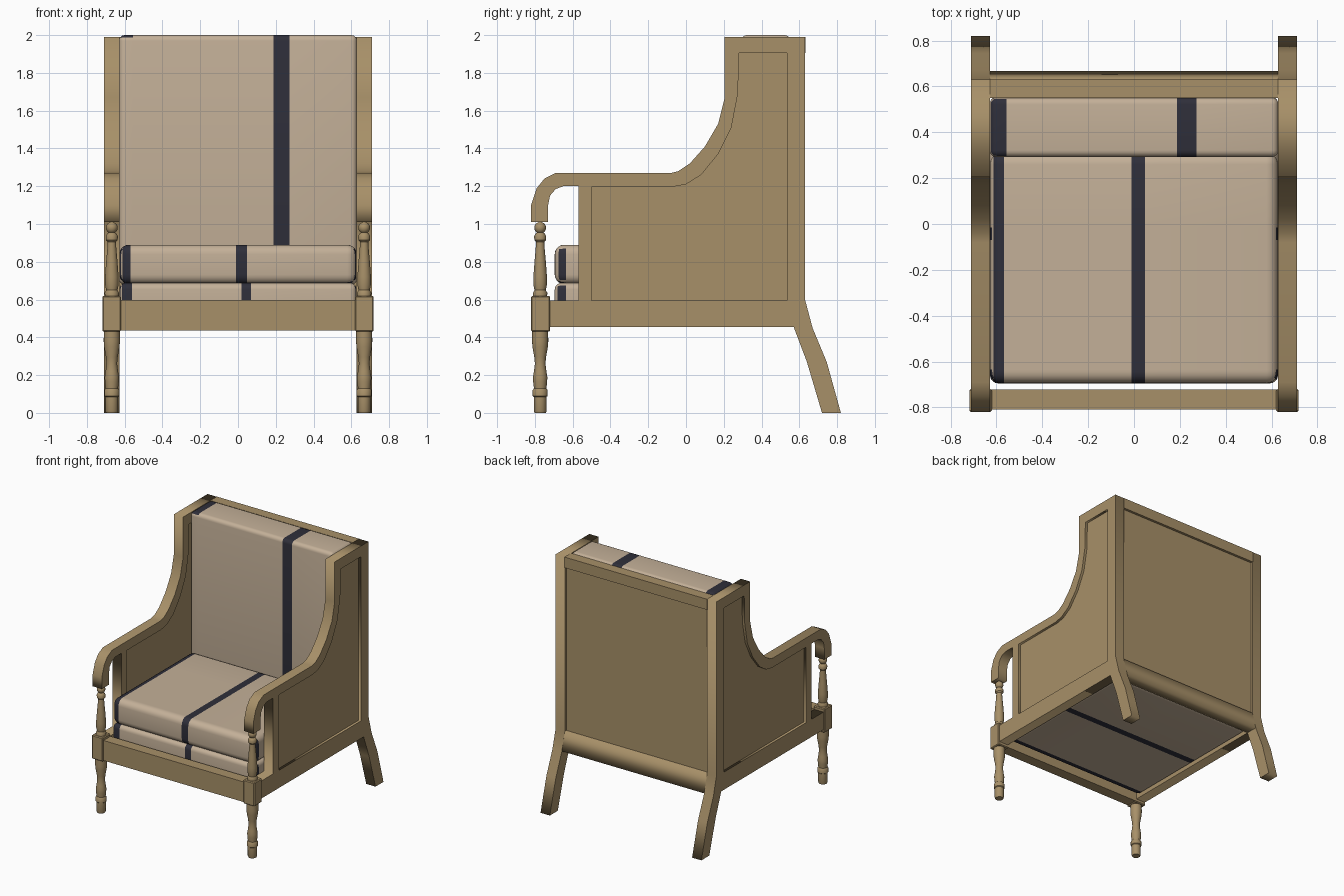
import bpy, bmesh, math
from mathutils import Vector

if "Cube" in bpy.data.objects:
    bpy.data.objects.remove(bpy.data.objects["Cube"])


def material(name, rgb):
    m = bpy.data.materials.new(name)
    m.diffuse_color = (*rgb, 1)
    m.use_nodes = True
    m.node_tree.nodes["Principled BSDF"].inputs["Base Color"].default_value = m.diffuse_color
    return m


WOOD = material("wood", (0.39, 0.28, 0.14))
LINEN = material("linen", (0.55, 0.435, 0.315))
NAVY = material("dark stripe", (0.028, 0.028, 0.042))


def add(name, bm, mats=(WOOD,), smooth=False):
    bmesh.ops.recalc_face_normals(bm, faces=bm.faces[:])
    me = bpy.data.meshes.new(name)
    bm.to_mesh(me)
    bm.free()
    ob = bpy.data.objects.new(name, me)
    bpy.context.collection.objects.link(ob)
    for m in mats:
        me.materials.append(m)
    if smooth:
        bpy.ops.object.select_all(action='DESELECT')
        ob.select_set(True)
        bpy.context.view_layer.objects.active = ob
        bpy.ops.object.shade_smooth_by_angle(angle=math.radians(35))
    return ob


def box_bm(lo, hi, bevel=0, seg=1):
    lo, hi = Vector(lo), Vector(hi)
    bm = bmesh.new()
    bmesh.ops.create_cube(bm, size=1)
    for v in bm.verts:
        v.co = (lo + hi) / 2 + Vector(a * b for a, b in zip(v.co, hi - lo))
    if bevel:
        bmesh.ops.bevel(bm, geom=bm.edges[:], offset=bevel, segments=seg,
                        profile=0.5, affect='EDGES')
    return bm


def side_plate(name, loops, x0, x1):
    """Extrude y/z outlines (the later ones are holes) from x0 to x1."""
    cu = bpy.data.curves.new(name, 'CURVE')
    cu.dimensions, cu.fill_mode = '2D', 'BOTH'
    cu.extrude = (x1 - x0) / 2
    for pts in loops:
        sp = cu.splines.new('POLY')
        sp.points.add(len(pts) - 1)
        for p, (y, z) in zip(sp.points, pts):
            p.co = (y, z, 0, 1)
        sp.use_cyclic_u = True
    tmp = bpy.data.objects.new(name + "_outline", cu)
    bpy.context.collection.objects.link(tmp)
    bpy.context.view_layer.update()
    bm = bmesh.new()
    bm.from_mesh(tmp.to_mesh())
    bpy.data.objects.remove(tmp)
    for v in bm.verts:
        y, z, x = v.co
        v.co = (x + (x0 + x1) / 2, y, z)
    bmesh.ops.remove_doubles(bm, verts=bm.verts[:], dist=1e-4)
    return add(name, bm)


def turned(name, profile, x, y, sides=20):
    bm = bmesh.new()
    rings = [[bm.verts.new((x + r * math.cos(a), y + r * math.sin(a), z))
              for a in (2 * math.pi * i / sides for i in range(sides))]
             for r, z in profile]
    for a, b in zip(rings, rings[1:]):
        for i in range(sides):
            j = (i + 1) % sides
            bm.faces.new((a[i], a[j], b[j], b[i]))
    bm.faces.new(rings[0])
    bm.faces.new(rings[-1])
    return add(name, bm, smooth=True)


def cushion(name, lo, hi, radius, x_stripes, y_stripes):
    """Rounded box; stripes are cut in and coloured by face direction."""
    bm = box_bm(lo, hi, radius, 5)
    for axis, stripes in ((0, x_stripes), (1, y_stripes)):
        for c in (c for s in stripes for c in s[:2]):
            p, n = Vector((0, 0, 0)), Vector((0, 0, 0))
            p[axis], n[axis] = c, 1
            bmesh.ops.bisect_plane(bm, geom=bm.verts[:] + bm.edges[:] + bm.faces[:],
                                   plane_co=p, plane_no=n)
    bm.normal_update()
    for f in bm.faces:
        c, n = f.calc_center_median(), f.normal
        if abs(n.x) > 0.71 or n.z < -0.71:
            hit = any(a < c.y < b for a, b in y_stripes)
        else:
            hit = any(s[0] < c.x < s[1] and (len(s) == 2 or n.z > 0.6)
                      for s in x_stripes)
        f.material_index = int(hit)
    add(name, bm, (LINEN, NAVY), smooth=True)


# outline of arm, wing and splayed back leg, and its recessed panel opening
outer = [(-.82, 1.01), (-.82, 1.1), (-.79, 1.19), (-.75, 1.24), (-.69, 1.27),
         (-.08, 1.27), (-.04, 1.28), (.02, 1.32), (.1, 1.41), (.17, 1.53),
         (.205, 1.67), (.205, 1.99), (.63, 1.99), (.63, .6), (.67, .45),
         (.745, .27), (.82, 0), (.72, 0), (.64, .27), (.57, .455),
         (-.74, .455), (-.74, .595), (-.57, .595), (-.57, 1.2), (-.65, 1.2),
         (-.69, 1.185), (-.72, 1.15), (-.73, 1.1), (-.73, 1.01)]
inner = [(-.5, .595), (.535, .595), (.535, 1.905), (.28, 1.905), (.275, 1.69),
         (.24, 1.51), (.17, 1.37), (.08, 1.26), (0, 1.21), (-.07, 1.197),
         (-.5, 1.197)]

LEG = [(.03, 0), (.034, .01), (.034, .085), (.04, .09), (.04, .12), (.033, .13),
       (.037, .165), (.038, .19), (.033, .22), (.028, .26), (.031, .295),
       (.041, .35), (.043, .38), (.042, .44)]
SPINDLE = [(.036, .61), (.038, .635), (.03, .65), (.036, .68), (.036, .72),
           (.03, .8), (.023, .88), (.022, .905), (.031, .915), (.032, .935),
           (.024, .95), (.014, .956)]
BALL = [(max(.001, .031 * math.sin(t)), .98 - .031 * math.cos(t))
        for t in (math.pi * i / 10 for i in range(11))]

for s, label in ((-1, "left"), (1, "right")):
    span = lambda a, b: sorted((s * a, s * b))
    side_plate(f"side_frame_{label}", [outer, inner], *span(.628, .71))
    side_plate(f"side_panel_{label}", [inner], *span(.64, .69))
    # front post: turned leg, square block, turned arm support
    x0, x1 = span(.62, .718)
    add(f"post_block_{label}", box_bm((x0, -.82, .43), (x1, -.72, .62), .006))
    cx = s * .668
    turned(f"front_leg_{label}", LEG, cx, -.772)
    turned(f"arm_spindle_{label}", SPINDLE, cx, -.772)
    turned(f"spindle_ball_{label}", BALL, cx, -.772)

# rails and back
add("front_rail", box_bm((-.63, -.81, .437), (.63, -.722, .597)))
add("top_rail", box_bm((-.63, .55, 1.905), (.63, .632, 1.99)))
add("back_panel", box_bm((-.635, .56, .59), (.635, .612, 1.91)))
side_plate("back_rail", [[(.55, .6), (.63, .6), (.668, .455), (.57, .455)]], -.63, .63)

# cushions (a third stripe value means the stripe shows on top only)
sides = [(-.68, -.635), (-.07, -.015)]
cushion("seat_base", (-.628, -.695, .47), (.628, .56, .688), .035,
        [(-.615, -.56), (.018, .07)], sides)
cushion("seat_cushion", (-.628, -.695, .682), (.628, .31, .89), .05,
        [(-.612, -.568), (-.01, .047)], sides)
cushion("back_cushion", (-.63, .292, .68), (.63, .552, 2.0), .03,
        [(-.625, -.557, 1), (.187, .272)], [])
